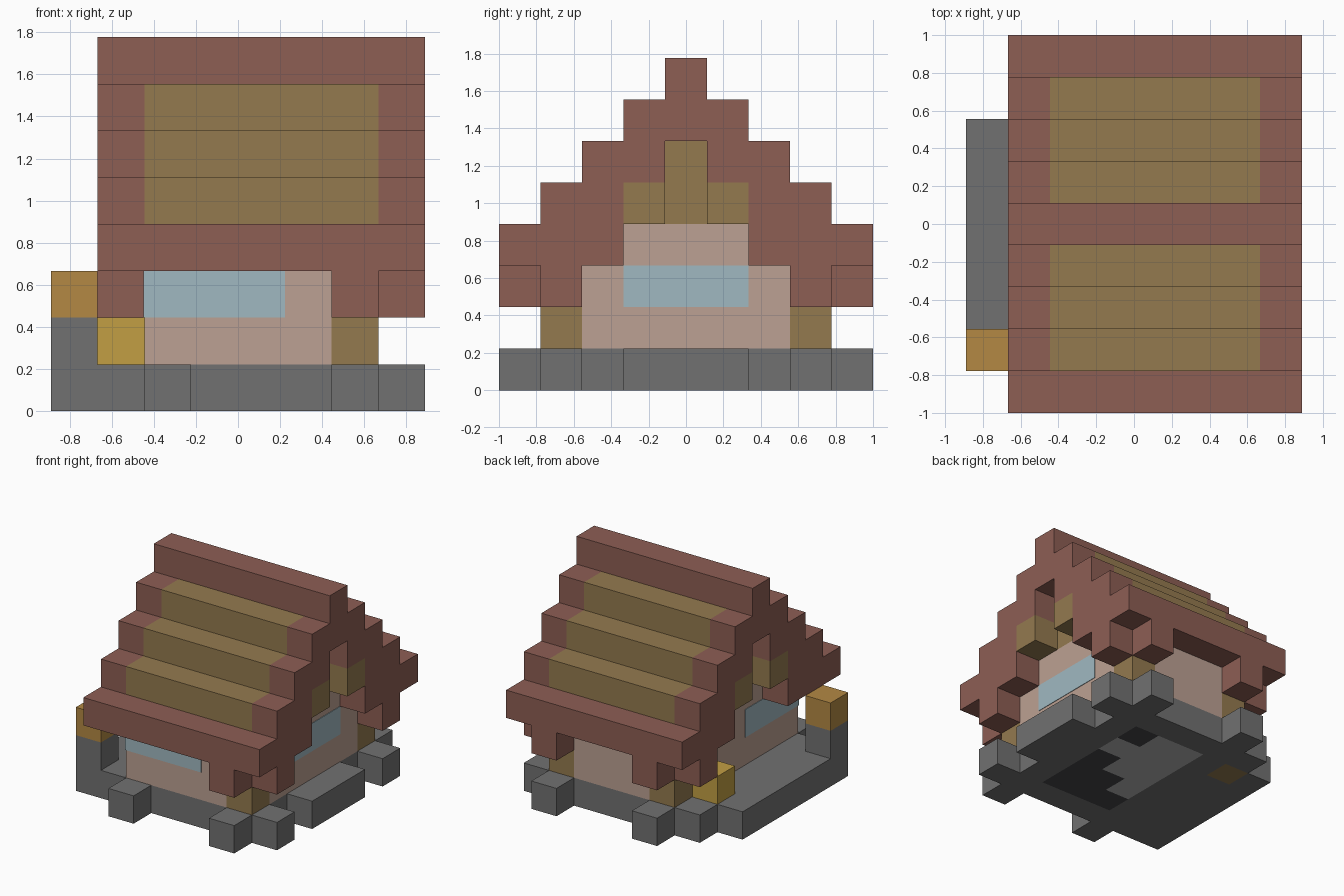
import bpy
import bmesh
from mathutils import Matrix, Vector

if "Cube" in bpy.data.objects:
    bpy.data.objects.remove(bpy.data.objects["Cube"], do_unlink=True)

U = 2 / 9                      # edge length of one block
ORIGIN = Vector((-4 * U, -4.5 * U, 0))


def material(name, rgb):
    """Flat material from display colour values."""
    lin = [((c / 255 + 0.055) / 1.055) ** 2.4 for c in rgb]
    m = bpy.data.materials.new(name)
    m.use_nodes = True
    m.diffuse_color = (*lin, 1)
    m.node_tree.nodes["Principled BSDF"].inputs["Base Color"].default_value = (*lin, 1)
    return m


TILE = material("red roof tile", (141, 94, 84))
TIMBER = material("brown timber", (148, 122, 79))
PLASTER = material("pink plaster", (188, 161, 147))
GLASS = material("pale blue glass", (160, 185, 193))
STONE = material("grey stone", (113, 113, 113))
LAMP = material("orange lamp", (179, 137, 68))
STRAW = material("yellow straw", (194, 159, 68))
PALE = material("light grey floor", (178, 178, 178))
COAL = material("dark floor", (68, 70, 72))


def blocks(name, mat, boxes):
    """One object from boxes (min corner, max corner) in block units."""
    bm = bmesh.new()
    for lo, hi in boxes:
        lo, hi = Vector(lo), Vector(hi)
        centre = ORIGIN + (lo + hi) / 2 * U
        scale = Matrix.Diagonal((*((hi - lo) * U), 1))
        bmesh.ops.create_cube(bm, size=1, matrix=Matrix.Translation(centre) @ scale)
    mesh = bpy.data.meshes.new(name)
    bm.to_mesh(mesh)
    bm.free()
    mesh.materials.append(mat)
    obj = bpy.data.objects.new(name, mesh)
    bpy.context.collection.objects.link(obj)
    return obj


def cell(i, j, k):
    return (i, j, k), (i + 1, j + 1, k + 1)


def both(boxes):
    """Boxes plus their front-to-back mirror images."""
    flip = [((a[0], 9 - b[1], a[2]), (b[0], 9 - a[1], b[2])) for a, b in boxes]
    return boxes + flip


# Stone footing: ring under the walls, side terrace, separate stones
blocks("foundation", STONE, [
    ((2, 1, 0), (7, 2, 1)), ((2, 7, 0), (7, 8, 1)),
    ((2, 2, 0), (3, 7, 1)), ((6, 2, 0), (7, 7, 1))])
blocks("terrace", STONE, [
    ((0, 1, 0), (1, 7, 1)), ((1, 1, 0), (2, 6, 1)), cell(1, 7, 0)])
blocks("footing_stones", STONE,
       both([cell(2, 0, 0), cell(6, 0, 0), cell(7, 1, 0)]) + [((7, 3, 0), (8, 6, 1))])

# Inner floor in two colours
dark = [(5, 2), (5, 3), (5, 4), (4, 2), (4, 3), (3, 2), (5, 6)]
blocks("dark_floor", COAL, [cell(i, j, 0) for i, j in dark])
blocks("pale_floor", PALE, [cell(i, j, 0) for i in range(3, 6)
                            for j in range(2, 7) if (i, j) not in dark])

# Lamp post and straw bale on the terrace
blocks("lamp_post", STONE, [cell(0, 1, 1)])
blocks("lamp", LAMP, [cell(0, 1, 2)])
blocks("bale_stand", TIMBER, [cell(1, 6, 0)])
blocks("straw_bale", STRAW, [cell(1, 6, 1)])

# Plaster walls, gable panels and timber corner posts
blocks("walls", PLASTER, [
    ((2, 1, 1), (6, 2, 3)), ((3, 7, 1), (6, 8, 3)),
    ((2, 2, 1), (3, 7, 3)), ((6, 2, 1), (7, 7, 3)),
    ((2, 2, 3), (3, 7, 4)), ((6, 2, 3), (7, 7, 4))])
blocks("corner_posts", TIMBER,
       [((i, j, 1), (i + 1, j + 1, 3)) for i, j in ((6, 1), (6, 7), (2, 7))])
blocks("gable_beams", TIMBER, [((i, 4, 4), (i + 1, 5, 6)) for i in (2, 6)])

# Windows as thin plates; two of them meet at a corner
T = 0.02
blocks("front_window", GLASS, [((2 - T, 1 - T, 2), (5, 1, 3))])
blocks("right_window", GLASS, [((2 - T, 1, 2), (2, 4, 3))])
blocks("left_window", GLASS, [((7, 3, 2), (7 + T, 6, 3))])

# Stepped roof: tiled eaves and ridge, timber steps between
blocks("eaves", TILE, both([((2, 0, 3), (7, 2, 4))]))
blocks("roof_steps", TIMBER,
       both([((2, k - 3, k), (7, k - 1, k + 1)) for k in (4, 5)])
       + [((2, 3, 6), (7, 6, 7))])
blocks("ridge", TILE, [((1, 4, 7), (8, 5, 8))])

# Tiled gable ends with timber brackets beside the opening
for name, i in (("right", 1), ("left", 7)):
    blocks(name + "_gable_end", TILE, both([
        ((i, 0, 3), (i + 1, 3, 4)), ((i, 1, 4), (i + 1, 3, 5)),
        ((i, 2, 5), (i + 1, 4, 6))]) + [((i, 3, 6), (i + 1, 6, 7))])
    blocks(name + "_gable_brackets", TIMBER, both([cell(i, 3, 4)]))

# Tile blocks hanging below the eaves at three corners
blocks("eave_drops", TILE, both([cell(6, 0, 2), cell(7, 1, 2)])
       + [cell(2, 8, 2), cell(1, 7, 2)])
